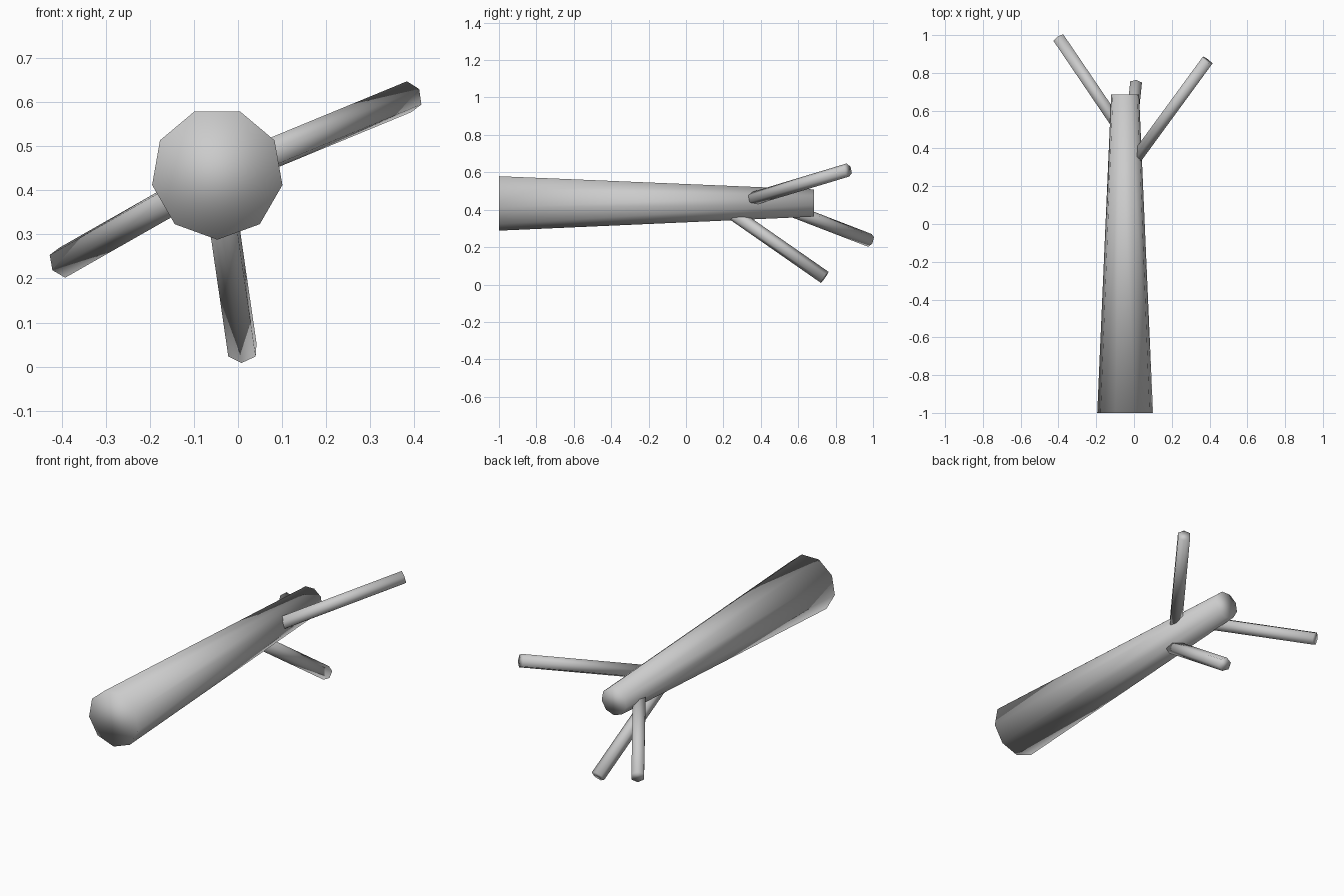
import bpy
import bmesh
import math
from mathutils import Vector

if "Cube" in bpy.data.objects:
    bpy.data.objects.remove(bpy.data.objects["Cube"], do_unlink=True)

# Plain pale bark colour
bark = bpy.data.materials.new("pale_grey_bark")
bark.use_nodes = True
grey = (0.6, 0.6, 0.6, 1)
bark.diffuse_color = grey
bark.node_tree.nodes["Principled BSDF"].inputs["Base Color"].default_value = grey


def limb(name, start, end, r_start, r_end, sides, turn=0.0):
    """Closed, smooth-shaded tapered cylinder running from start to end."""
    start, end = Vector(start), Vector(end)
    axis = (end - start).normalized()
    right = axis.cross(Vector((0, 0, 1))).normalized()
    down = axis.cross(right)
    bm = bmesh.new()
    rings = []
    for centre, radius in ((start, r_start), (end, r_end)):
        ring = []
        for i in range(sides):
            a = turn + math.tau * i / sides
            offset = down * math.cos(a) + right * math.sin(a)
            ring.append(bm.verts.new(centre + offset * radius))
        rings.append(ring)
    near, far = rings
    bm.faces.new(near)
    bm.faces.new(far)
    for i in range(sides):
        j = (i + 1) % sides
        bm.faces.new((near[i], near[j], far[j], far[i]))
    bmesh.ops.recalc_face_normals(bm, faces=bm.faces)
    for face in bm.faces:
        face.smooth = True
    mesh = bpy.data.meshes.new(name)
    bm.to_mesh(mesh)
    bm.free()
    mesh.materials.append(bark)
    obj = bpy.data.objects.new(name, mesh)
    bpy.context.collection.objects.link(obj)
    return obj


# Lying trunk, thick at the front, with one ridge underneath
limb("trunk", (-0.047, -1, 0.438), (-0.047, 0.685, 0.438), 0.15, 0.075, 9)

# Three straight bare branches
branches = {
    "left_branch": ((0.015, 0.355, 0.458), (0.388, 0.865, 0.612)),
    "right_branch": ((-0.048, 0.467, 0.435), (-0.398, 0.983, 0.236)),
    "lower_branch": ((-0.045, 0.2, 0.415), (0.01, 0.742, 0.038)),
}
for name, (start, end) in branches.items():
    limb(name, start, end, 0.036, 0.036, 6)
